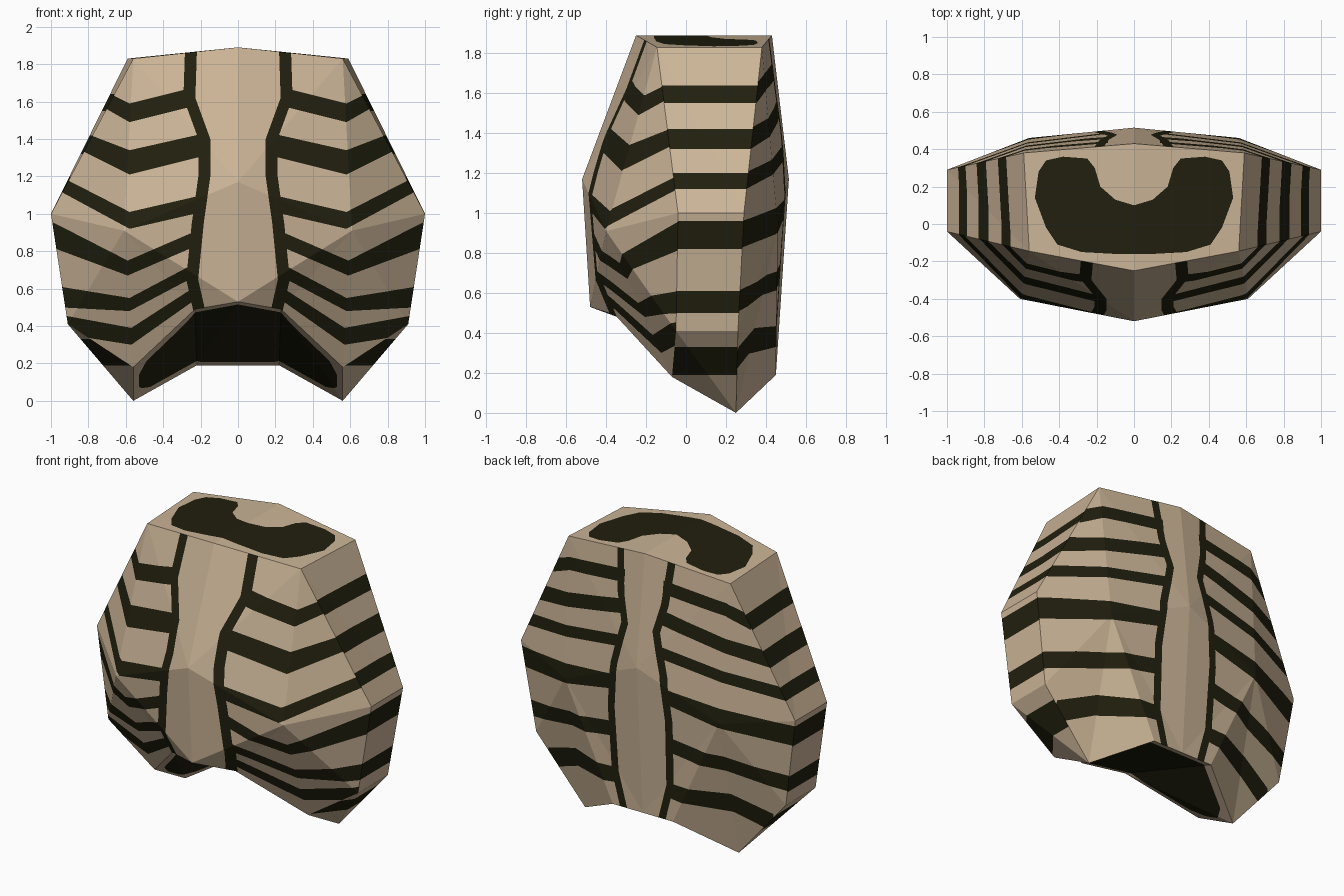
import bpy, bmesh
from mathutils import Vector

if "Cube" in bpy.data.objects:
    bpy.data.objects.remove(bpy.data.objects["Cube"])


def material(name, rgb):
    m = bpy.data.materials.new(name)
    m.diffuse_color = (*rgb, 1)
    m.use_nodes = True
    m.node_tree.nodes["Principled BSDF"].inputs["Base Color"].default_value = m.diffuse_color
    return m


# Corner points of the right half (mirrored later)
P = {
    "top_f": (0, -.25, 1.89), "top_b": (0, .43, 1.89),
    "sh_f": (.56, -.145, 1.83), "sh_b": (.59, .38, 1.83),
    "side_f": (1, -.04, 1.0), "side_b": (1, .29, 1.0),
    "low_f": (.91, -.05, .41), "low_b": (.91, .26, .41),
    "tip_f": (.56, -.07, .18), "tip_b": (.56, .25, 0),
    "chest": (0, -.52, 1.17), "breast": (.61, -.40, .91),
    "arch": (.23, -.355, .49), "belly": (0, -.48, .53),
    "spine": (0, .515, 1.17), "blade": (.56, .46, .93),
    "loin": (.22, .45, .19), "tail": (0, .45, .19),
}
# Flat faces, grouped by the side they belong to
FRONT, SIDE, BACK, TOP, BOTTOM = 1, 2, 3, 4, 5
PANELS = {
    FRONT: ["sh_f breast chest top_f", "sh_f side_f breast", "side_f low_f breast",
            "low_f tip_f breast", "breast tip_f arch", "breast arch belly chest"],
    SIDE: ["sh_f sh_b side_b side_f", "side_f side_b low_b low_f",
           "low_f low_b tip_b tip_f"],
    BACK: ["sh_b blade spine top_b", "sh_b side_b blade", "side_b low_b blade",
           "low_b tip_b blade", "blade tip_b loin", "blade loin tail spine"],
    TOP: ["top_f sh_f sh_b top_b"],
    BOTTOM: ["arch tip_f tip_b loin", "belly arch loin tail"],
}
# Axes of the flat drawing projected on each panel
AXES = {FRONT: (0, 2), SIDE: (1, 2), BACK: (0, 2), TOP: (0, 1), BOTTOM: (0, 1)}

bm = bmesh.new()
panel = bm.faces.layers.int.new("panel")
mark = bm.faces.layers.int.new("mark")
V = {k: bm.verts.new(p) for k, p in P.items()}
inside = Vector((.2, 0, .9))
for key, faces in PANELS.items():
    for names in faces:
        n = names.split()
        for i in range(1, len(n) - 1):
            f = bm.faces.new((V[n[0]], V[n[i]], V[n[i + 1]]))
            f[panel] = key
            f.normal_update()
            if f.normal.dot(f.calc_center_median() - inside) < 0:
                f.normal_flip()


def paint(key, poly):
    """Cut a convex flat shape into the faces of one panel and colour it dark."""
    a, b = AXES[key]
    cx = sum(p[0] for p in poly) / len(poly)
    cy = sum(p[1] for p in poly) / len(poly)
    planes = []
    for p, q in zip(poly, poly[1:] + poly[:1]):
        co, no = Vector((0, 0, 0)), Vector((0, 0, 0))
        co[a], co[b] = p
        no[a], no[b] = q[1] - p[1], p[0] - q[0]
        no.normalize()
        c = Vector((0, 0, 0))
        c[a], c[b] = cx, cy
        planes.append((co, no if no.dot(c - co) > 0 else -no))
    for f in bm.faces:
        f[mark] = int(f[panel] == key and f.material_index == 0 and all(
            max(no.dot(v.co - co) for v in f.verts) > 1e-4 for co, no in planes))
    for co, no in planes:
        live = [f for f in bm.faces if f[mark]]
        if not live:
            return
        geom = live + list({e for f in live for e in f.edges}) \
            + list({v for f in live for v in f.verts})
        bmesh.ops.bisect_plane(bm, geom=geom, dist=1e-5, plane_co=co, plane_no=no)
        for f in bm.faces:
            if f[mark] and no.dot(f.calc_center_median() - co) < 0:
                f[mark] = 0
    for f in bm.faces:
        if f[mark]:
            f.material_index = 1


def column(key, pts, w):
    """Wavy upright line beside the breastbone or the spine."""
    for (x0, z0), (x1, z1) in zip(pts, pts[1:]):
        paint(key, [(x0 - w, z0), (x0 + w, z0), (x1 + w, z1), (x1 - w, z1)])


def rib(key, *stations):
    """Rib stripe through stations of (x, upper z, lower z)."""
    for (x0, h0, l0), (x1, h1, l1) in zip(stations, stations[1:]):
        paint(key, [(x0, h0), (x1, h1), (x1, l1), (x0, l0)])


# Upright lines
column(FRONT, [(.25, 1.92), (.26, 1.62), (.18, 1.4), (.18, 1.2), (.215, .95),
               (.245, .65), (.20, .45)], .032)
column(BACK, [(.19, 1.92), (.16, 1.6), (.115, 1.42), (.18, 1.15), (.21, .85),
              (.20, .42), (.13, .15)], .026)

# Front ribs
rib(FRONT, (.26, 1.67, 1.57), (.58, 1.59, 1.49), (.72, 1.66, 1.57))
rib(FRONT, (.18, 1.43, 1.31), (.58, 1.34, 1.21), (.84, 1.44, 1.34))
rib(FRONT, (.19, 1.10, 1.01), (.58, 1.01, .92), (.95, 1.20, 1.12))
rib(FRONT, (.22, .91, .83), (.59, .75, .67), (1.02, .97, .83))
rib(FRONT, (.24, .73, .66), (.58, .55, .48), (.95, .61, .50))
rib(FRONT, (.23, .61, .54), (.57, .39, .30), (.95, .46, .36))

# Side bands and the back ribs that continue them: edge x, upper, lower, bend z, spine z
for x, hi, lo, bend, mid in [(.70, 1.64, 1.55, 1.66, 1.71), (.83, 1.42, 1.32, 1.43, 1.52),
                             (.93, 1.20, 1.12, 1.23, 1.30), (1.0, .96, .82, .96, 1.02),
                             (.95, .61, .50, .64, .70), (.80, .33, .19, .36, .39)]:
    paint(SIDE, [(-.3, hi), (.5, hi), (.5, lo), (-.3, lo)])
    h = (hi - lo) * .46
    m = min(h, .05)
    spine_x = .14 if mid > 1.25 else .2
    rib(BACK, (spine_x, mid + m, mid - m), (.57, bend + h, bend - h), (x + .02, hi, lo))

# Curved neck opening on top
for poly in ([(0, .10), (.1, .13), (.1, -.16), (0, -.16)],
             [(.1, .13), (.18, .20), (.28, -.15), (.1, -.16)],
             [(.18, .20), (.28, -.15), (.41, -.11), (.47, -.02)],
             [(.18, .20), (.47, -.02), (.53, .14), (.51, .28)],
             [(.18, .20), (.51, .28), (.47, .34), (.38, .36), (.25, .35), (.21, .30)]):
    paint(TOP, poly)

# Dark hollow underneath
paint(BOTTOM, [(0, -.44), (.22, -.315), (.49, -.07), (.53, .03), (.53, .14),
               (.47, .24), (.2, .40), (0, .40)])

mesh = bpy.data.meshes.new("ribcage")
bm.to_mesh(mesh)
bm.free()
mesh.materials.append(material("bone tan", (.60, .46, .31)))
mesh.materials.append(material("dark olive", (.015, .014, .0045)))
ribcage = bpy.data.objects.new("ribcage", mesh)
bpy.context.collection.objects.link(ribcage)
mirror = ribcage.modifiers.new("mirror", 'MIRROR')
mirror.use_clip = True
